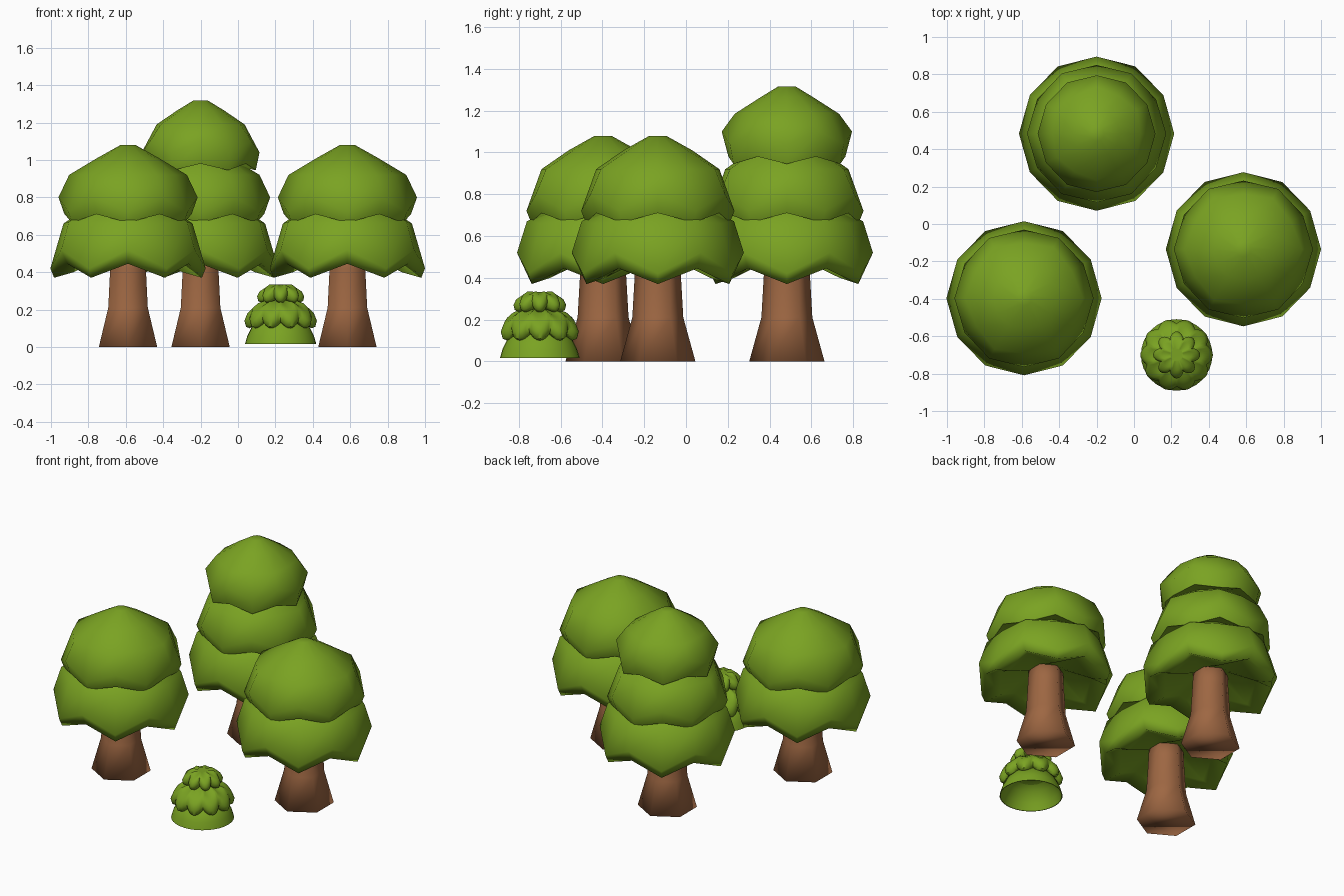
import bpy, bmesh, math

if "Cube" in bpy.data.objects:
    bpy.data.objects.remove(bpy.data.objects["Cube"])


def material(name, rgb):
    m = bpy.data.materials.new(name)
    m.diffuse_color = (*rgb, 1)
    m.use_nodes = True
    m.node_tree.nodes["Principled BSDF"].inputs["Base Color"].default_value = m.diffuse_color
    return m


GREEN = material("leaf green", (0.195, 0.365, 0.016))
BROWN = material("bark brown", (0.34, 0.135, 0.055))


def loft(name, center, n, point, rings, mat, phase=0.0, angle=80):
    """Skin rings together; point(ring, spoke index, angle) gives (radius, z)."""
    bm = bmesh.new()
    loops = []
    for k in range(rings):
        loop = []
        for i in range(n):
            a = phase + 2 * math.pi * i / n
            r, z = point(k, i, a)
            loop.append(bm.verts.new((r * math.cos(a), r * math.sin(a), z)))
        loops.append(loop)
    for lo, hi in zip(loops, loops[1:]):
        for i in range(n):
            j = (i + 1) % n
            bm.faces.new((lo[i], lo[j], hi[j], hi[i]))
    bm.faces.new(loops[0][::-1])
    bm.faces.new(loops[-1])
    me = bpy.data.meshes.new(name)
    bm.to_mesh(me)
    bm.free()
    me.materials.append(mat)
    ob = bpy.data.objects.new(name, me)
    ob.location = (*center, 0)
    bpy.context.collection.objects.link(ob)
    bpy.ops.object.select_all(action='DESELECT')
    ob.select_set(True)
    bpy.context.view_layer.objects.active = ob
    bpy.ops.object.shade_smooth_by_angle(angle=math.radians(angle))
    return ob


# Each tier: (drooping spoke profile, raised spoke profile, first spoke droops)
# profiles run from the underside hub, out around the rim and up to the crown
LOWER = ([(.10, .50), (.29, .40), (.395, .37), (.415, .42), (.345, .66), (.20, .76), (.05, .80)],
         [(.10, .50), (.28, .475), (.375, .445), (.412, .52), (.365, .67), (.20, .76), (.05, .80)], True)
MIDDLE = ([(.10, .74), (.26, .69), (.345, .665), (.367, .72), (.295, .92), (.165, 1.01), (.04, 1.08)],
          [(.10, .74), (.25, .735), (.34, .71), (.372, .80), (.315, .92), (.165, 1.01), (.04, 1.08)], False)
TOP = ([(.10, 1.0), (.21, .965), (.295, .945), (.315, 1.04), (.235, 1.19), (.125, 1.265), (.04, 1.317)],
       [(.10, 1.0), (.20, 1.0), (.28, .98), (.312, 1.10), (.25, 1.185), (.125, 1.265), (.04, 1.317)], True)

TRUNK = [(.18, 0), (.122, .21), (.11, .42), (.105, .53)]


def tree(name, center, tiers):
    # six-sided flared trunk
    loft(name + "_trunk", center, 6, lambda k, i, a: TRUNK[k], len(TRUNK), BROWN,
         phase=math.pi / 2, angle=180)
    # stacked canopies with zigzag rims
    for t, (low, high, first_low) in enumerate(tiers):
        def pt(k, i, a):
            return (low if (i % 2 == 0) == first_low else high)[k]
        loft(f"{name}_canopy_{t + 1}", center, 12, pt, len(low), GREEN)


tree("left_tree", (-.588, -.397), [LOWER, MIDDLE])
tree("right_tree", (.585, -.135), [LOWER, MIDDLE])
tree("back_tree", (-.20, .483), [LOWER, MIDDLE, TOP])

# Small layered bush: hollow thin skirt with two scalloped tiers above
BUSH = (.228, -.70)
SKIRT = [(.06, .165), (.135, .12), (.17, .06), (.187, .015),
         (.191, .015), (.178, .06), (.145, .125), (.06, .172)]
loft("bush_skirt", BUSH, 32, lambda k, i, a: SKIRT[k], len(SKIRT), GREEN, angle=50)


def lobed(name, profile, lobes, dent, lift, phase):
    """Scalloped tier: each row is (radius, z, lobe strength)."""
    def pt(k, i, a):
        r, z, s = profile[k]
        dip = 1 - abs(math.cos(lobes * (a - phase) / 2))
        return r * (1 - dent * s * dip), z + lift * s * dip
    loft(name, BUSH, lobes * 8, pt, len(profile), GREEN, angle=50)


lobed("bush_middle",
      [(.10, .145, 0), (.165, .10, 1), (.185, .108, 1), (.194, .14, 1), (.178, .18, 1),
       (.14, .213, .7), (.095, .235, .4), (.05, .25, 0)], 10, .13, .03, 0)
lobed("bush_top",
      [(.06, .25, 0), (.10, .235, 1), (.12, .246, 1), (.126, .27, 1), (.113, .297, 1),
       (.08, .318, .8), (.035, .327, .3)], 8, .24, .02, 0)
